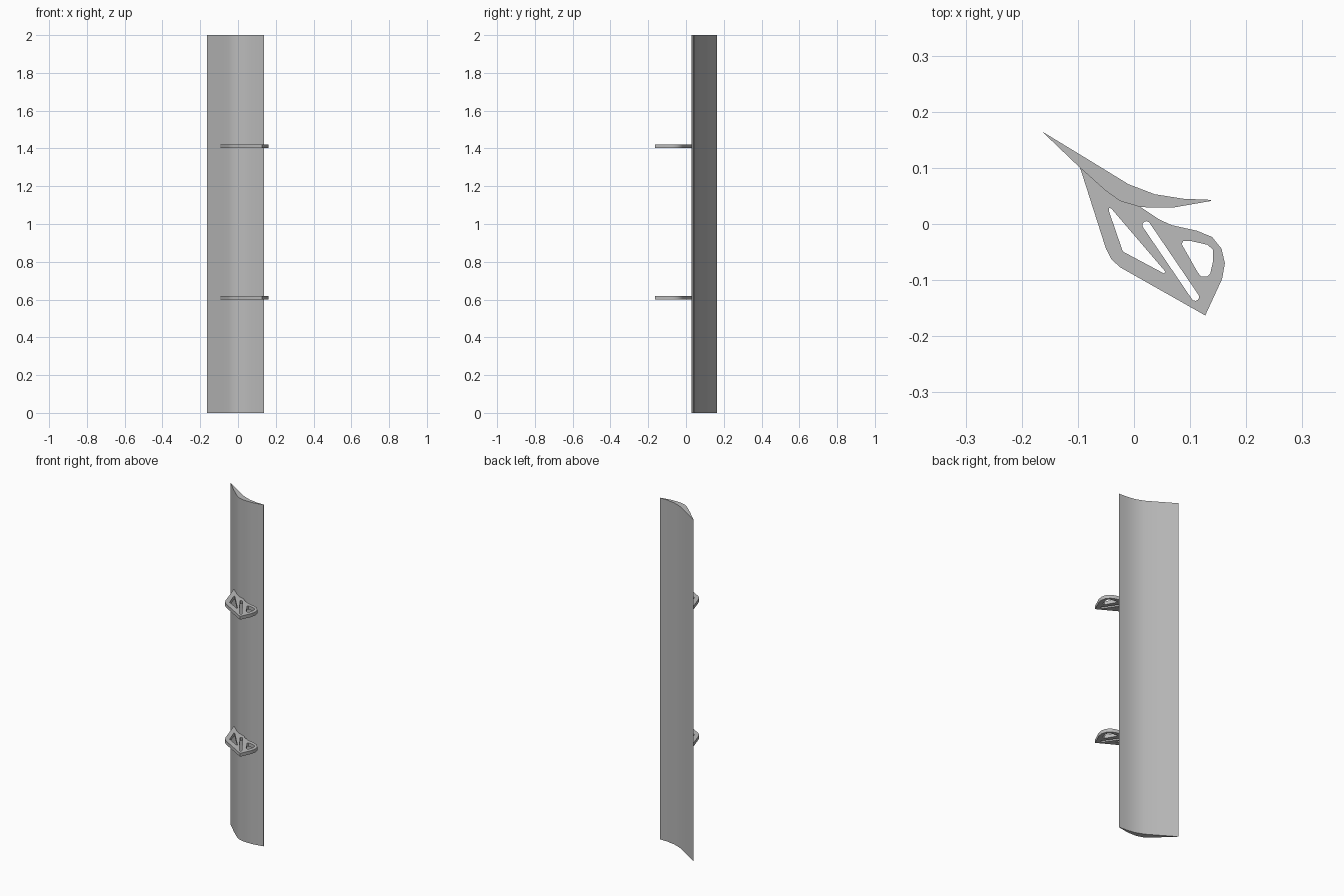
import bpy, bmesh, math
from mathutils import Vector

cube = bpy.data.objects.get("Cube")
if cube:
    bpy.data.objects.remove(cube, do_unlink=True)

GREY = (0.5, 0.5, 0.5, 1)
grey = bpy.data.materials.new("plain grey")
grey.use_nodes = True
grey.diffuse_color = GREY
grey.node_tree.nodes["Principled BSDF"].inputs["Base Color"].default_value = GREY


def extruded(name, loops, z0, z1, angle):
    """Extrude an outline (first loop) with holes (other loops) from z0 to z1."""
    curve = bpy.data.curves.new(name, "CURVE")
    curve.dimensions = "2D"
    curve.fill_mode = "BOTH"
    curve.extrude = (z1 - z0) / 2
    for loop in loops:
        spline = curve.splines.new("POLY")
        spline.points.add(len(loop) - 1)
        for point, (x, y) in zip(spline.points, loop):
            point.co = (x, y, 0, 1)
        spline.use_cyclic_u = True
    obj = bpy.data.objects.new(name, curve)
    bpy.context.collection.objects.link(obj)
    bpy.ops.object.select_all(action="DESELECT")
    obj.select_set(True)
    bpy.context.view_layer.objects.active = obj
    bpy.ops.object.convert(target="MESH")
    obj = bpy.context.object
    # Weld caps to walls and place at the right height
    bm = bmesh.new()
    bm.from_mesh(obj.data)
    bmesh.ops.remove_doubles(bm, verts=bm.verts, dist=0.0001)
    bmesh.ops.translate(bm, verts=bm.verts, vec=(0, 0, (z0 + z1) / 2))
    bmesh.ops.recalc_face_normals(bm, faces=bm.faces)
    bm.to_mesh(obj.data)
    bm.free()
    obj.data.materials.clear()
    obj.data.materials.append(grey)
    bpy.ops.object.shade_smooth_by_angle(angle=math.radians(angle))
    return obj


def slot(a, b, radius, steps=6):
    """Rounded slot between two centres."""
    a, b = Vector(a), Vector(b)
    start = math.atan2(b.y - a.y, b.x - a.x) + math.pi / 2
    loop = []
    for centre, turn in ((a, start), (b, start + math.pi)):
        for i in range(steps + 1):
            t = turn + math.pi * i / steps
            loop.append((centre.x + radius * math.cos(t), centre.y + radius * math.sin(t)))
    return loop


# Blade: curved, tapering section running the full height
underside = [(0.012, 0.03), (-0.025, 0.041), (-0.05, 0.059), (-0.096, 0.10)]
blade = [(-0.164, 0.165), (-0.085, 0.117), (-0.01, 0.071), (0.037, 0.053),
         (0.088, 0.045), (0.137, 0.043), (0.137, 0.041), (0.068, 0.029)] + underside
extruded("blade", [blade], 0, 2, 30)

# Bracket: plate hugging the blade's underside, with three lightening holes
bracket = [(-0.05, -0.044), (-0.04, -0.063), (-0.025, -0.077), (0.127, -0.163),
           (0.157, -0.098), (0.162, -0.07), (0.156, -0.044), (0.139, -0.023),
           (0.112, -0.012), (0.067, -0.002), (0.045, 0.008)] + underside
front_hole = [(-0.044, 0.029), (-0.045, 0.024), (-0.02, -0.049), (0.053, -0.088),
              (0.056, -0.085), (-0.04, 0.027)]
middle_hole = slot((0.022, -0.002), (0.109, -0.13), 0.007)
rear_hole = [(0.085, -0.036), (0.088, -0.03), (0.1, -0.03), (0.131, -0.037),
             (0.141, -0.046), (0.141, -0.066), (0.136, -0.088), (0.13, -0.094),
             (0.12, -0.094), (0.114, -0.087)]
for label, z in (("lower", 0.6), ("upper", 1.402)):
    extruded(label + "_bracket", [bracket, front_hole, middle_hole, rear_hole],
             z, z + 0.02, 30)
